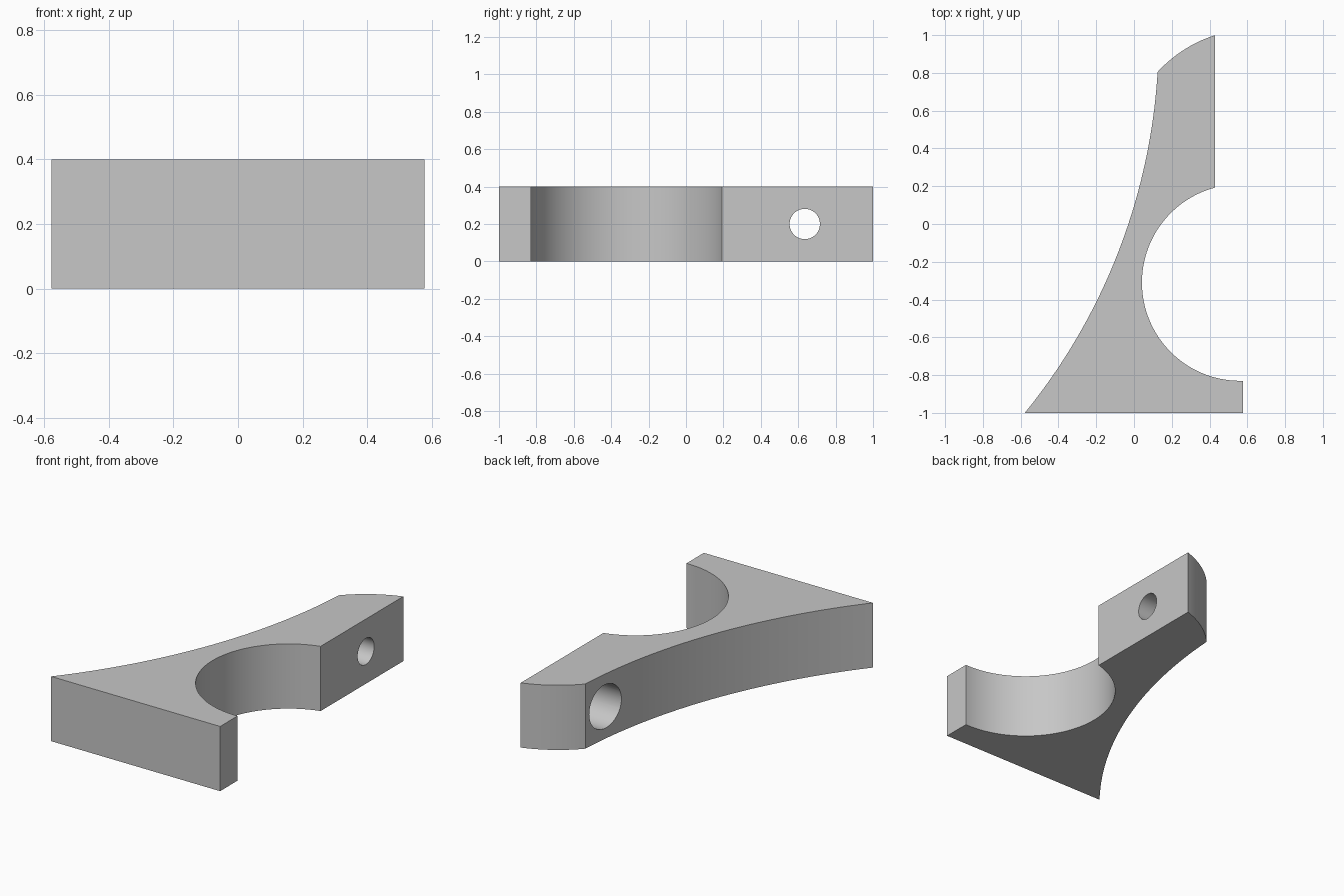
import bpy, bmesh, math
from mathutils import Vector

if "Cube" in bpy.data.objects:
    bpy.data.objects.remove(bpy.data.objects["Cube"])

HEIGHT = 0.4


def arc(a, mid, b, steps):
    """Points of the circular arc from a through mid to b."""
    a, mid, b = Vector(a), Vector(mid), Vector(b)
    u, v = mid - a, b - a
    d = 2 * (u.x * v.y - u.y * v.x)
    c = a + Vector((v.y * u.length_squared - u.y * v.length_squared,
                    u.x * v.length_squared - v.x * u.length_squared)) / d
    start, r = a - c, (a - c).length
    ang = [math.atan2(p.y - c.y, p.x - c.x) for p in (a, mid, b)]
    sweep = (ang[2] - ang[0]) % math.tau
    if (ang[1] - ang[0]) % math.tau > sweep:
        sweep -= math.tau
    return [(c.x + r * math.cos(ang[0] + sweep * i / steps),
             c.y + r * math.sin(ang[0] + sweep * i / steps)) for i in range(steps + 1)]


# Bracket outline: flat base, round cradle, upright arm, curved back
outline = [(-0.578, -1), (0.578, -1)]
outline += arc((0.578, -0.83), (0.042, -0.31), (0.43, 0.193), 64)
outline += arc((0.43, 1), (0.264, 0.922), (0.125, 0.805), 16)
outline += arc((0.125, 0.805), (-0.085, -0.153), (-0.578, -1), 40)[1:-1]

bm = bmesh.new()
base = bm.faces.new([bm.verts.new((x, y, 0)) for x, y in outline])
top = bmesh.ops.extrude_face_region(bm, geom=[base])["geom"]
bmesh.ops.translate(bm, vec=(0, 0, HEIGHT),
                    verts=[g for g in top if isinstance(g, bmesh.types.BMVert)])
bmesh.ops.recalc_face_normals(bm, faces=bm.faces)
mesh = bpy.data.meshes.new("bracket")
bm.to_mesh(mesh)
bm.free()
bracket = bpy.data.objects.new("bracket", mesh)
bpy.context.collection.objects.link(bracket)

# Plain grey finish
grey = bpy.data.materials.new("light grey")
grey.use_nodes = True
grey.diffuse_color = (0.57, 0.57, 0.57, 1)
grey.node_tree.nodes["Principled BSDF"].inputs["Base Color"].default_value = grey.diffuse_color
mesh.materials.append(grey)


# Stepped screw hole through the arm: narrow bore and wide head recess
def drill(name, radius, x0, x1):
    bpy.ops.mesh.primitive_cylinder_add(
        vertices=48, radius=radius, depth=x1 - x0,
        location=((x0 + x1) / 2, 0.635, HEIGHT / 2), rotation=(0, math.pi / 2, 0))
    cutter = bpy.context.object
    cutter.name = name
    cutter.data.materials.append(grey)
    cutter.hide_render = True
    mod = bracket.modifiers.new(name, "BOOLEAN")
    mod.operation = "DIFFERENCE"
    mod.solver = "EXACT"
    mod.object = cutter
    bpy.context.view_layer.objects.active = bracket
    bpy.ops.object.modifier_apply(modifier=name)
    bpy.data.objects.remove(cutter)


drill("screw_recess", 0.135, -0.2, 0.32)
drill("screw_bore", 0.081, 0.2, 0.6)

bpy.ops.object.select_all(action="DESELECT")
bracket.select_set(True)
bpy.context.view_layer.objects.active = bracket
bpy.ops.object.shade_smooth_by_angle(angle=math.radians(25))
